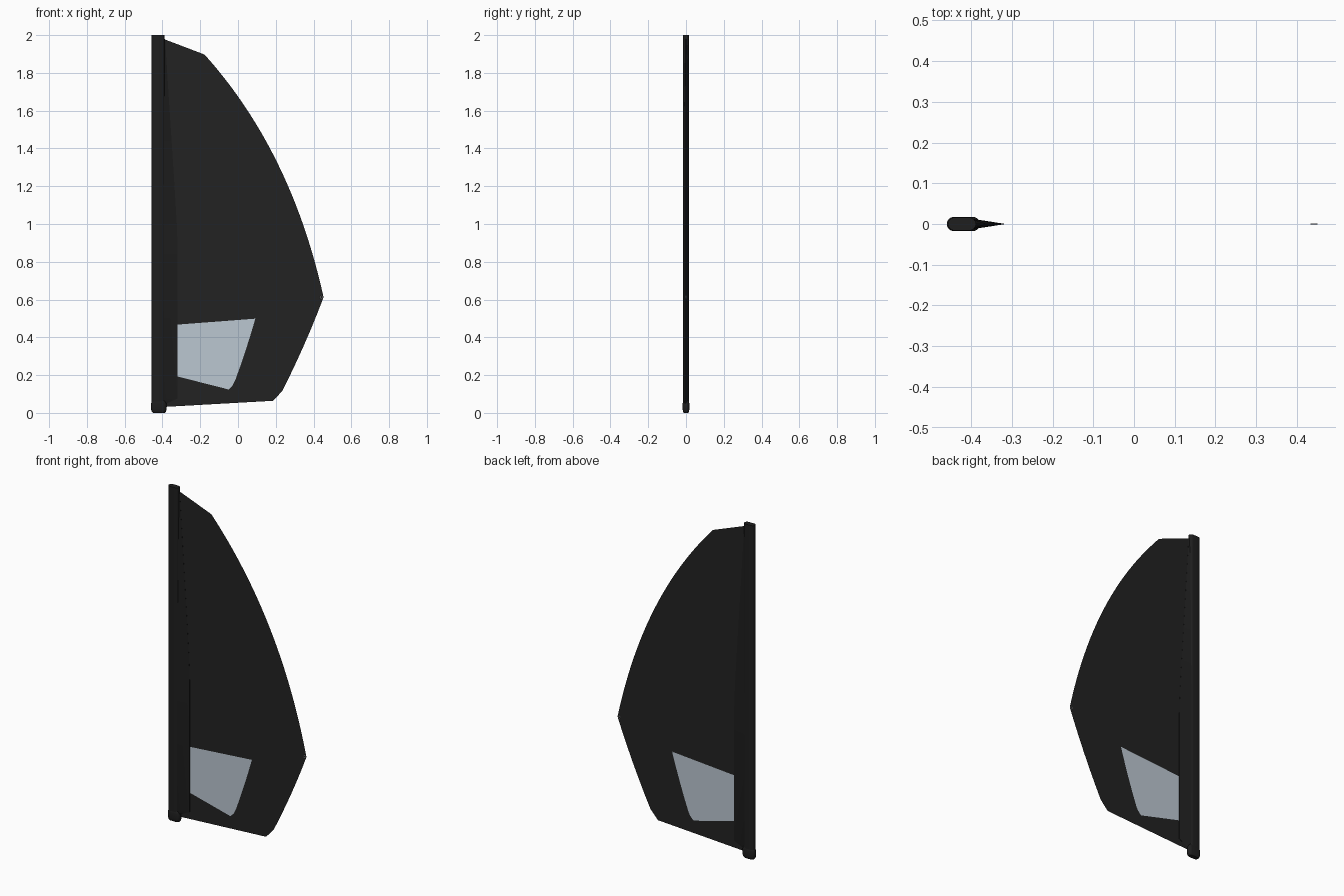
import bpy, bmesh, math

if "Cube" in bpy.data.objects:
    bpy.data.objects.remove(bpy.data.objects["Cube"])


def material(name, rgb):
    m = bpy.data.materials.new(name)
    m.diffuse_color = (*rgb, 1)
    m.use_nodes = True
    m.node_tree.nodes["Principled BSDF"].inputs["Base Color"].default_value = m.diffuse_color
    return m


BLACK = material("sail_black", (0.016, 0.016, 0.016))
DARK = material("sleeve_black", (0.013, 0.013, 0.013))
CLEAR = material("window_pale_blue", (0.50, 0.57, 0.64))
METAL = material("eyelet_grey", (0.35, 0.35, 0.36))


def finish(name, bm, mat, smooth=False):
    me = bpy.data.meshes.new(name)
    bm.to_mesh(me)
    bm.free()
    ob = bpy.data.objects.new(name, me)
    bpy.context.collection.objects.link(ob)
    me.materials.append(mat)
    if smooth:
        bpy.ops.object.select_all(action='DESELECT')
        ob.select_set(True)
        bpy.context.view_layer.objects.active = ob
        bpy.ops.object.shade_smooth_by_angle(angle=math.radians(40))
    return ob


def bezier(a, c, b, n):
    """Quadratic curve from a to b with control point c."""
    return [tuple((1 - t) ** 2 * p + 2 * t * (1 - t) * q + t * t * r
                  for p, q, r in zip(a, c, b))
            for t in (i / n for i in range(n + 1))]


def flat_panel(name, loops, mat):
    """Thin cloth in the x-z plane; later loops are holes."""
    bm = bmesh.new()
    for pts in loops:
        vs = [bm.verts.new((x, 0, z)) for x, z in pts]
        for i, v in enumerate(vs):
            bm.edges.new((v, vs[(i + 1) % len(vs)]))
    bmesh.ops.triangle_fill(bm, use_beauty=True, use_dissolve=False,
                            edges=bm.edges[:], normal=(0, -1, 0))
    bm.normal_update()
    for f in bm.faces:
        if f.normal.y > 0:
            f.normal_flip()
    return finish(name, bm, mat)


def loft(name, rings, mat):
    """Skin a stack of closed rings and cap both ends."""
    bm = bmesh.new()
    rows = [[bm.verts.new(p) for p in r] for r in rings]
    n = len(rows[0])
    for a, b in zip(rows, rows[1:]):
        for i in range(n):
            j = (i + 1) % n
            bm.faces.new((a[i], a[j], b[j], b[i]))
    bm.faces.new(rows[0][::-1])
    bm.faces.new(rows[-1])
    bmesh.ops.recalc_face_normals(bm, faces=bm.faces[:])
    return finish(name, bm, mat, True)


def stadium(x0, x1, r, z, seg=8):
    """Slot-shaped ring with round ends."""
    pts = []
    for cx, start in ((x1 - r, -math.pi / 2), (x0 + r, math.pi / 2)):
        for i in range(seg + 1):
            a = start + math.pi * i / seg
            pts.append((cx + r * math.cos(a), r * math.sin(a), z))
    return pts


# Sail cloth with window opening
leech = bezier((-0.177, 1.897), (0.2825, 1.3855), (0.453, 0.612), 24)
lower = bezier((0.453, 0.612), (0.360, 0.365), (0.236, 0.119), 6)[1:]
outline = [(-0.42, 1.985), (-0.39, 1.978)] + leech + lower + [(0.214, 0.094), (0.185, 0.064), (-0.42, 0.03)]
window = ([(-0.325, 0.467), (0.092, 0.499)]
          + bezier((0.092, 0.499), (0.042, 0.325), (-0.015, 0.172), 4)[1:]
          + [(-0.028, 0.146), (-0.05, 0.124), (-0.325, 0.194)])
flat_panel("sail_cloth", [outline, window], BLACK)
flat_panel("sail_window", [window], CLEAR)

# Mast sleeve
loft("mast_sleeve", [stadium(-0.457, -0.388, 0.016, z) for z in (0.03, 1.0, 2.0)], DARK)

# Tapering luff panel behind the sleeve
luff = [(0.045, -0.388), (0.077, -0.319), (0.86, -0.319), (1.0, -0.324),
        (1.2, -0.336), (1.6, -0.362), (1.98, -0.386)]
loft("luff_panel", [[(-0.405, -0.014, z), (tip, -0.0006, z), (tip, 0.0006, z), (-0.405, 0.014, z)]
                    for z, tip in luff], DARK)

# Mast foot with rounded rims
foot = [(0.0, 0.010), (0.006, 0.004), (0.018, 0.0), (0.050, 0.0), (0.062, 0.004), (0.068, 0.010)]
loft("mast_foot", [stadium(-0.460 + d, -0.378 - d, 0.0175 - d * 0.5, z) for z, d in foot], DARK)

# Clew eyelet
bpy.ops.mesh.primitive_torus_add(major_radius=0.007, minor_radius=0.002, major_segments=16,
                                 minor_segments=6, location=(0.442, 0, 0.612),
                                 rotation=(math.pi / 2, 0, 0))
eyelet = bpy.context.object
eyelet.name = "clew_eyelet"
eyelet.data.materials.append(METAL)
bpy.ops.object.shade_smooth_by_angle()
